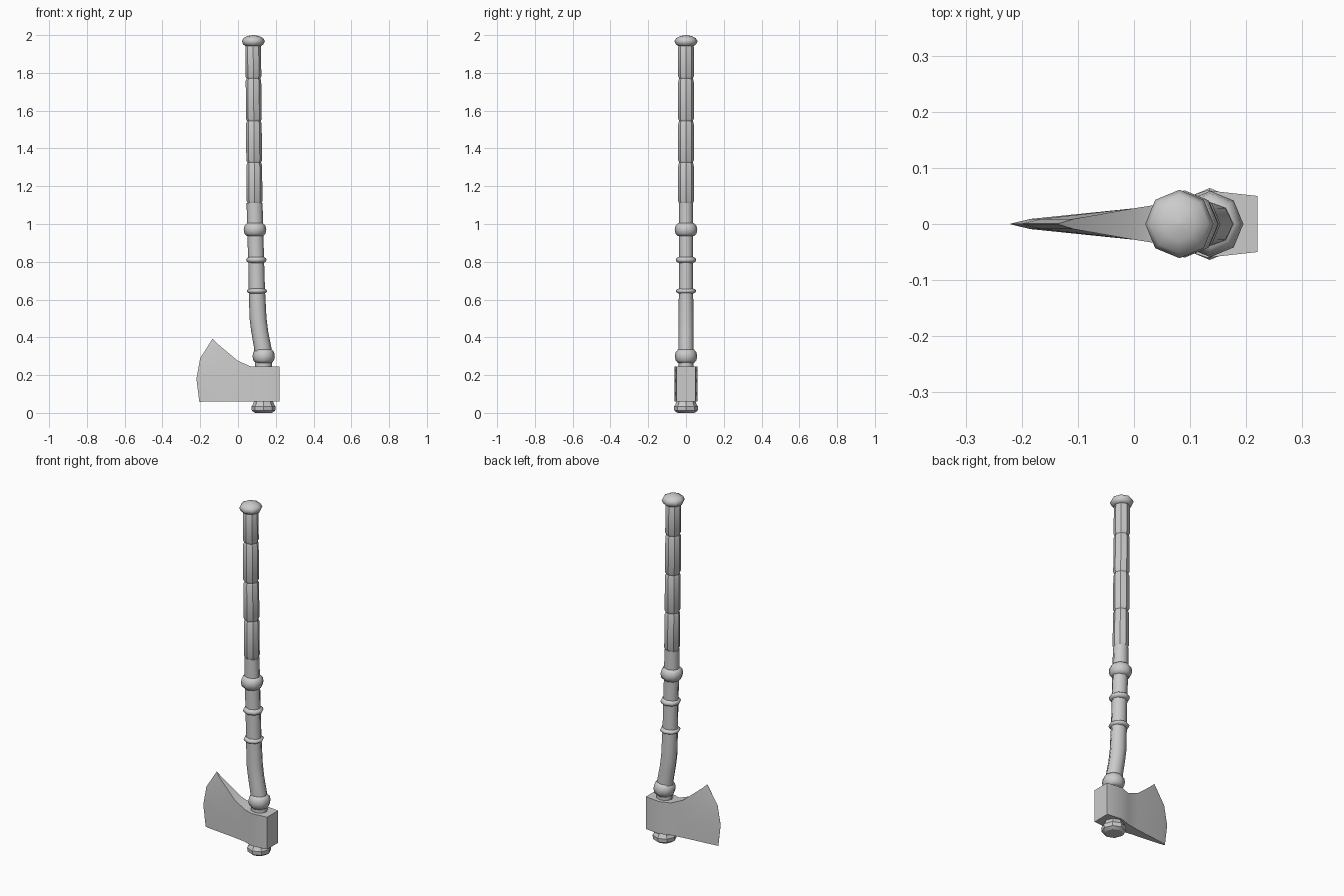
import bpy, bmesh, math

cube = bpy.data.objects.get("Cube")
if cube:
    bpy.data.objects.remove(cube, do_unlink=True)

grey = bpy.data.materials.new("plain_grey")
grey.use_nodes = True
COLOUR = (0.6, 0.6, 0.6, 1)
grey.diffuse_color = COLOUR
grey.node_tree.nodes["Principled BSDF"].inputs["Base Color"].default_value = COLOUR


def finish(name, bm, angle):
    bmesh.ops.recalc_face_normals(bm, faces=bm.faces[:])
    mesh = bpy.data.meshes.new(name)
    bm.to_mesh(mesh)
    bm.free()
    mesh.materials.append(grey)
    ob = bpy.data.objects.new(name, mesh)
    bpy.context.collection.objects.link(ob)
    bpy.ops.object.select_all(action='DESELECT')
    ob.select_set(True)
    bpy.context.view_layer.objects.active = ob
    bpy.ops.object.shade_smooth_by_angle(angle=math.radians(angle))
    return ob


def turned(name, stations, angle=60, sides=8, wx=1.0, wy=1.0):
    """Loft of octagons through (centre x, z, radius) stations."""
    bm = bmesh.new()
    rings = []
    for cx, z, r in stations:
        turns = [math.tau * i / sides for i in range(sides)]
        rings.append([bm.verts.new((cx + wx * r * math.cos(t), wy * r * math.sin(t), z))
                      for t in turns])
    for a, b in zip(rings, rings[1:]):
        for i in range(sides):
            j = (i + 1) % sides
            bm.faces.new((a[i], a[j], b[j], b[i]))
    bm.faces.new(rings[0])
    bm.faces.new(rings[-1])
    return finish(name, bm, angle)


def collar(name, cx, z, r, half):
    profile = [(-1, 0.72), (-0.6, 0.93), (0, 1), (0.6, 0.93), (1, 0.72)]
    turned(name, [(cx, z + half * h, r * k) for h, k in profile])


# Curved lower haft, running through the head
turned("lower_haft", [(0.135, 0.03, 0.045), (0.135, 0.29, 0.046), (0.13, 0.35, 0.046),
                      (0.115, 0.43, 0.045), (0.106, 0.5, 0.045), (0.1, 0.65, 0.043),
                      (0.096, 0.81, 0.042), (0.09, 1.0, 0.043), (0.088, 1.11, 0.042)],
       wy=0.88)

# Grip segments parted by shallow grooves
cuts = [1.11, 1.325, 1.545, 1.77, 1.955]
for n, (low, high) in enumerate(zip(cuts, cuts[1:]), 1):
    cx = lambda z: 0.088 - 0.008 * (z - 1.11) / 0.845
    turned(f"grip_segment_{n}",
           [(cx(z), z, r) for z, r in [(low, 0.036), (low + 0.012, 0.042),
                                       (high - 0.012, 0.041), (high, 0.036)]],
           angle=30)

# Rings along the haft
collar("grip_collar", 0.09, 0.97, 0.06, 0.034)
collar("middle_ring", 0.097, 0.81, 0.054, 0.016)
collar("lower_ring", 0.1, 0.645, 0.054, 0.013)
collar("head_collar", 0.136, 0.3, 0.059, 0.036)

# Domed pommel
turned("pommel", [(0.081, 1.943, 0.042), (0.081, 1.95, 0.053), (0.081, 1.968, 0.061),
                  (0.081, 1.984, 0.052), (0.081, 1.995, 0.03), (0.081, 2.0, 0.004)])

# Knob under the head
turned("end_knob", [(0.135, 0.0, 0.045), (0.135, 0.012, 0.062), (0.135, 0.034, 0.064),
                    (0.135, 0.046, 0.055), (0.135, 0.07, 0.048)], angle=35)


# Axe head: columns of points from the poll to the cutting edge
def upright(x, top):
    return [(x, 0.06 + (top - 0.06) * k) for k in (0, 0.4, 0.75, 1)]


columns = [
    (upright(0.22, 0.245), 0.05),
    (upright(0.13, 0.245), 0.06),
    (upright(0.07, 0.245), 0.039),
    (upright(0.0, 0.275), 0.028),
    ([(-0.175, 0.06), (-0.185, 0.18), (-0.165, 0.28), (-0.108, 0.365)], 0.009),
    ([(-0.205, 0.058), (-0.22, 0.18), (-0.2, 0.29), (-0.135, 0.392)], 0.0005),
]
bm = bmesh.new()
front, back = [[[bm.verts.new((x, s * t, z)) for x, z in pts] for pts, t in columns]
               for s in (-1, 1)]
last = len(columns) - 1
for i in range(last):
    for side in (front, back):
        for k in range(3):
            bm.faces.new((side[i][k], side[i + 1][k], side[i + 1][k + 1], side[i][k + 1]))
    for k in (0, 3):
        bm.faces.new((front[i][k], front[i + 1][k], back[i + 1][k], back[i][k]))
for i in (0, last):
    for k in range(3):
        bm.faces.new((front[i][k], front[i][k + 1], back[i][k + 1], back[i][k]))
finish("axe_head", bm, 30)
